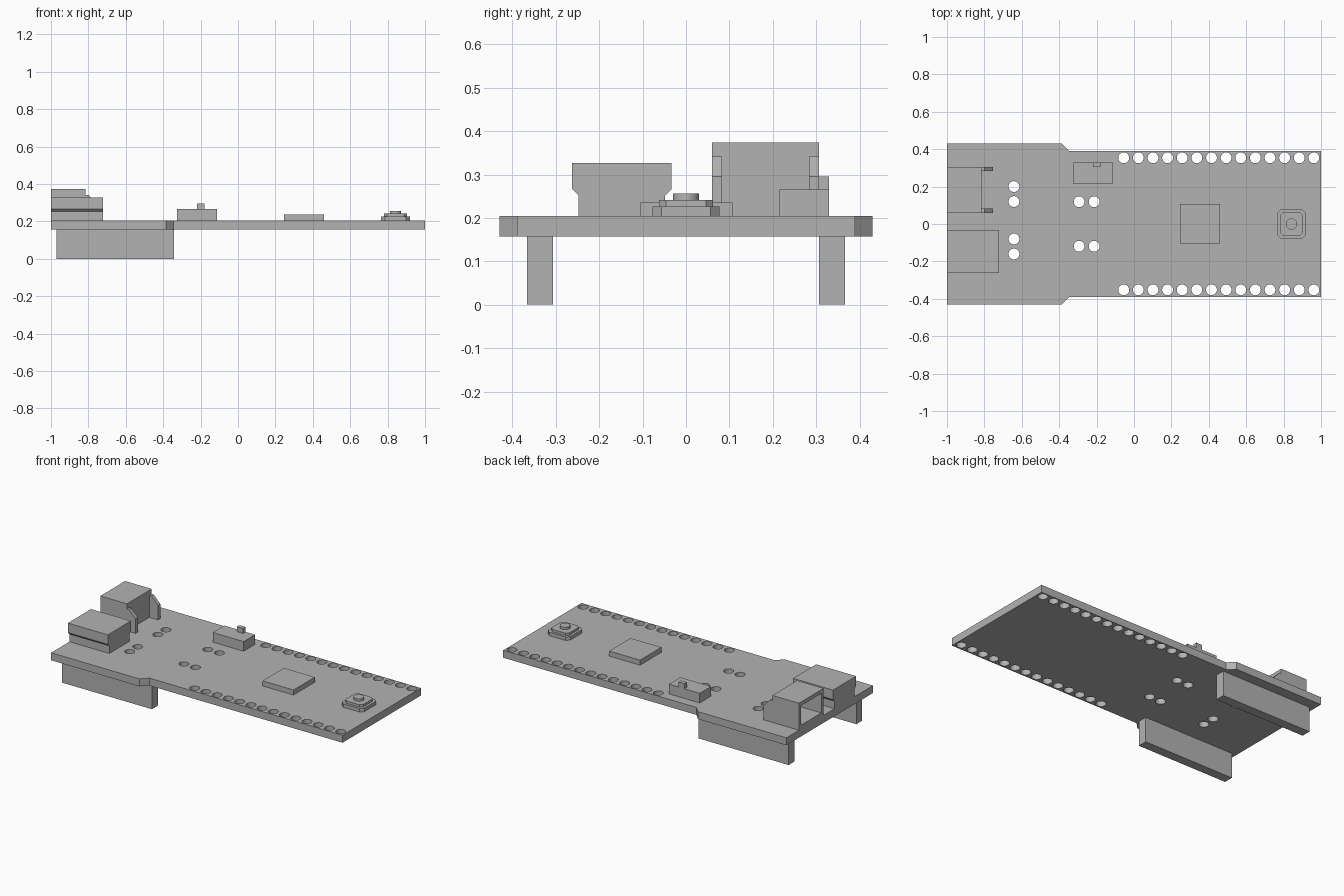
import bpy
import bmesh
from math import cos, sin, tau
from mathutils import Matrix

cube = bpy.data.objects.get("Cube")
if cube:
    bpy.data.objects.remove(cube, do_unlink=True)

GREY = (0.45, 0.45, 0.45, 1)
grey = bpy.data.materials.new("plain grey")
grey.use_nodes = True
grey.diffuse_color = GREY
grey.node_tree.nodes["Principled BSDF"].inputs["Base Color"].default_value = GREY

BOTTOM, TOP = 0.157, 0.204  # board faces


def finish(name, bm):
    bmesh.ops.recalc_face_normals(bm, faces=bm.faces)
    mesh = bpy.data.meshes.new(name)
    bm.to_mesh(mesh)
    bm.free()
    mesh.materials.append(grey)
    obj = bpy.data.objects.new(name, mesh)
    bpy.context.collection.objects.link(obj)
    return obj


def prism(name, profile, low, high, axis="z"):
    """Extrude a 2D profile between low and high along the given axis."""
    place = {"x": lambda a, b, t: (t, a, b),
             "y": lambda a, b, t: (a, t, b),
             "z": lambda a, b, t: (a, b, t)}[axis]
    bm = bmesh.new()
    rings = [[bm.verts.new(place(a, b, t)) for a, b in profile] for t in (low, high)]
    bm.faces.new(rings[0])
    bm.faces.new(rings[1])
    for i in range(len(profile)):
        j = (i + 1) % len(profile)
        bm.faces.new((rings[0][i], rings[0][j], rings[1][j], rings[1][i]))
    return finish(name, bm)


def box(name, x, y, z):
    return prism(name, [(x[0], y[0]), (x[1], y[0]), (x[1], y[1]), (x[0], y[1])], *z)


def chamfered_square(cx, r, c):
    k = r - c
    corners = [(r, -k), (r, k), (k, r), (-k, r), (-r, k), (-r, -k), (-k, -r), (k, -r)]
    return [(cx + x, y) for x, y in corners]


def cut(obj, cutter):
    """Subtract the cutter, bake the result and drop the cutter."""
    cutter.hide_render = True
    mod = obj.modifiers.new("cut", "BOOLEAN")
    mod.operation, mod.solver, mod.object = "DIFFERENCE", "EXACT", cutter
    graph = bpy.context.evaluated_depsgraph_get()
    baked = bpy.data.meshes.new_from_object(obj.evaluated_get(graph))
    obj.modifiers.clear()
    obj.data = baked
    bpy.data.objects.remove(cutter, do_unlink=True)


# Circuit board: wide end with chamfered shoulders, narrower tail
half = [(-1, 0.43), (-0.385, 0.43), (-0.345, 0.389), (1, 0.389)]
outline = half + [(x, -y) for x, y in reversed(half)]
board = prism("circuit_board", outline, BOTTOM, TOP)

# Pin holes along both edges plus the inner pairs
holes = [(-0.055 + 0.0782 * i, y) for i in range(14) for y in (0.354, -0.352)]
holes += [(-0.642, y) for y in (0.2, 0.12, -0.08, -0.16)]
holes += [(x, y) for x in (-0.293, -0.213) for y in (0.119, -0.119)]
bm = bmesh.new()
for x, y in holes:
    bmesh.ops.create_cone(bm, cap_ends=True, segments=32, radius1=0.029, radius2=0.029,
                          depth=0.3, matrix=Matrix.Translation((x, y, 0.18)))
cut(board, finish("hole_cutter", bm))

# Header strips underneath
for name, s in (("left_header", 1), ("right_header", -1)):
    box(name, (-0.97, -0.343), sorted((s * 0.307, s * 0.366)), (0, BOTTOM))

# Data port: narrow foot flaring to a wider shell
mid = -0.148
side = [(0.1, TOP), (0.1, 0.252), (0.115, 0.267), (0.115, 0.327)]
profile = [(mid + y, z) for y, z in side] + [(mid - y, z) for y, z in reversed(side)]
prism("data_port", profile, -1, -0.722, "x")

# Battery socket, open toward the board's edge, with sloped rear wings
socket = box("battery_socket", (-1, -0.815), (0.06, 0.306), (TOP, 0.374))
cut(socket, box("socket_cutter", (-1.1, -0.84), (0.083, 0.283), (0.228, 0.35)))
wing = [(-0.815, TOP), (-0.755, TOP), (-0.755, 0.295), (-0.8, 0.342), (-0.815, 0.342)]
for name, y in (("socket_wing_left", 0.283), ("socket_wing_right", 0.06)):
    prism(name, wing, y, y + 0.023, "y")

# Slide switch
box("switch_body", (-0.326, -0.112), (0.216, 0.329), (TOP, 0.265))
box("switch_knob", (-0.22, -0.178), (0.304, 0.329), (0.265, 0.296))

# Main chip
box("main_chip", (0.245, 0.46), (-0.105, 0.107), (TOP, 0.236))

# Push button: two chamfered tiers and a round cap
prism("button_base", chamfered_square(0.842, 0.077, 0.02), TOP, 0.226)
prism("button_tier", chamfered_square(0.842, 0.062, 0.016), 0.226, 0.241)
cap = prism("button_cap", [(0.842 + 0.03 * cos(tau * i / 32), 0.03 * sin(tau * i / 32))
                           for i in range(32)], 0.241, 0.256)

# Smooth the round walls, keep the edges sharp
bpy.ops.object.select_all(action="DESELECT")
for obj in (board, cap):
    obj.select_set(True)
bpy.context.view_layer.objects.active = board
bpy.ops.object.shade_smooth_by_angle()
